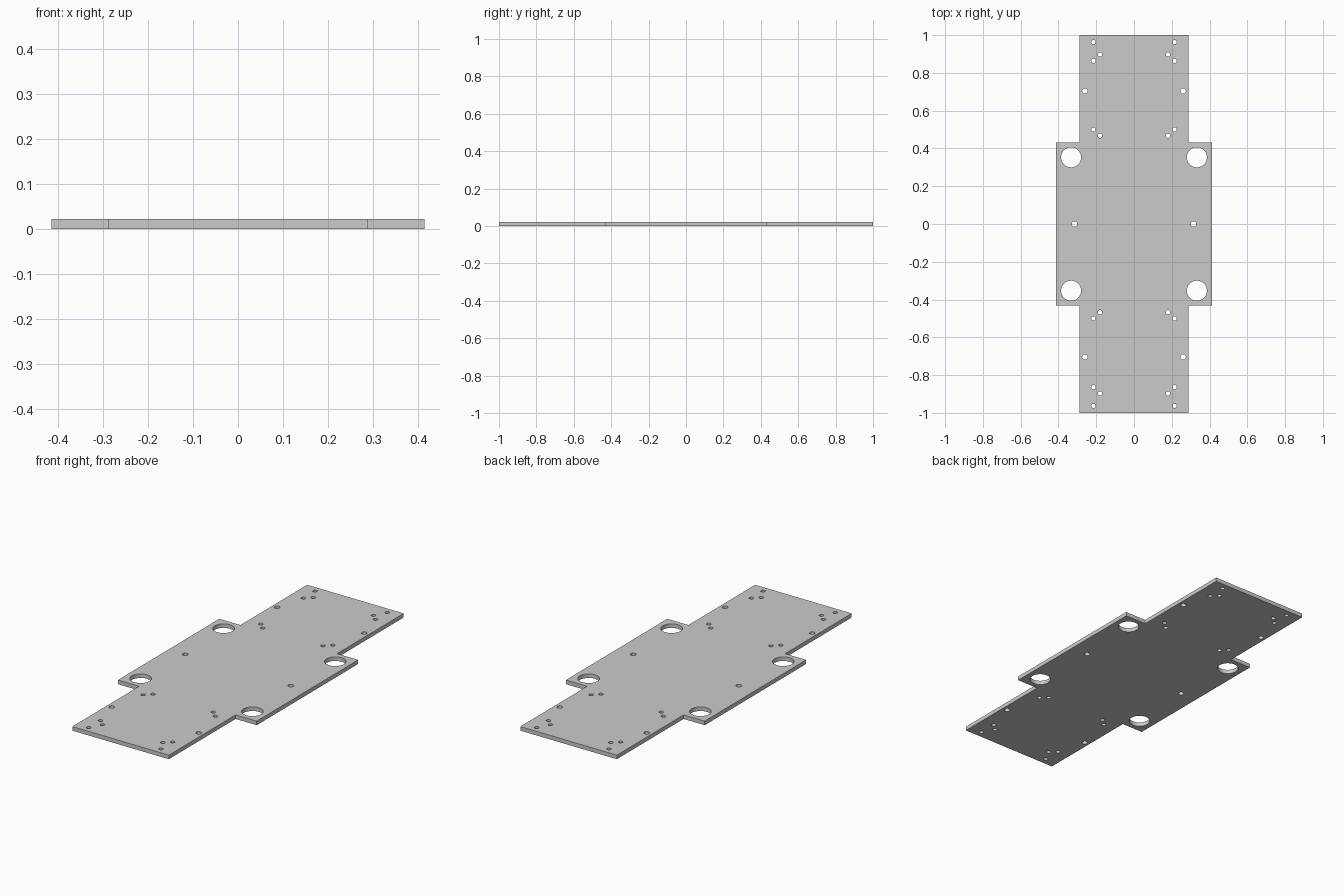
import bpy, bmesh
from math import cos, sin, pi

if "Cube" in bpy.data.objects:
    bpy.data.objects.remove(bpy.data.objects["Cube"])

THICK = 0.022
BIG, MID, SMALL = 0.053, 0.0145, 0.0115

# Flat filled curve: outline plus hole loops, extruded to the plate thickness
curve = bpy.data.curves.new("mounting_plate", "CURVE")
curve.dimensions = "2D"
curve.fill_mode = "BOTH"
curve.extrude = THICK / 2


def loop(points):
    spline = curve.splines.new("POLY")
    spline.points.add(len(points) - 1)
    for p, (x, y) in zip(spline.points, points):
        p.co = (x, y, 0, 1)
    spline.use_cyclic_u = True


def hole(x, y, r, sides):
    loop([(x + r * cos(2 * pi * i / sides), y + r * sin(2 * pi * i / sides))
          for i in range(sides)])


# Cross-shaped outline, one quarter mirrored round
ax, wx, wy = 0.288, 0.414, 0.432
right = [(ax, -1), (ax, -wy), (wx, -wy), (wx, wy), (ax, wy), (ax, 1)]
loop(right + [(-x, y) for x, y in reversed(right)])

# Holes repeated in all four quarters
quarter = [(0.333, 0.353, BIG), (0.26, 0.704, MID),
           (0.215, 0.963, SMALL), (0.215, 0.864, SMALL), (0.18, 0.897, SMALL),
           (0.215, 0.5, SMALL), (0.18, 0.467, SMALL)]
for sx in (1, -1):
    for x, y, r in quarter:
        for sy in (1, -1):
            hole(sx * x, sy * y, r, 48 if r == BIG else 24)
    # Side holes on the centre line
    hole(sx * 0.315, 0, MID, 24)

# Convert to a clean solid mesh standing on the ground
plate = bpy.data.objects.new("mounting_plate", curve)
bpy.context.collection.objects.link(plate)
bpy.context.view_layer.objects.active = plate
plate.select_set(True)
bpy.ops.object.convert(target="MESH")
plate = bpy.context.object
bm = bmesh.new()
bm.from_mesh(plate.data)
bmesh.ops.translate(bm, verts=bm.verts, vec=(0, 0, THICK / 2))
bmesh.ops.remove_doubles(bm, verts=bm.verts, dist=1e-5)
bmesh.ops.recalc_face_normals(bm, faces=bm.faces)
bm.to_mesh(plate.data)
bm.free()
bpy.ops.object.shade_smooth_by_angle()
